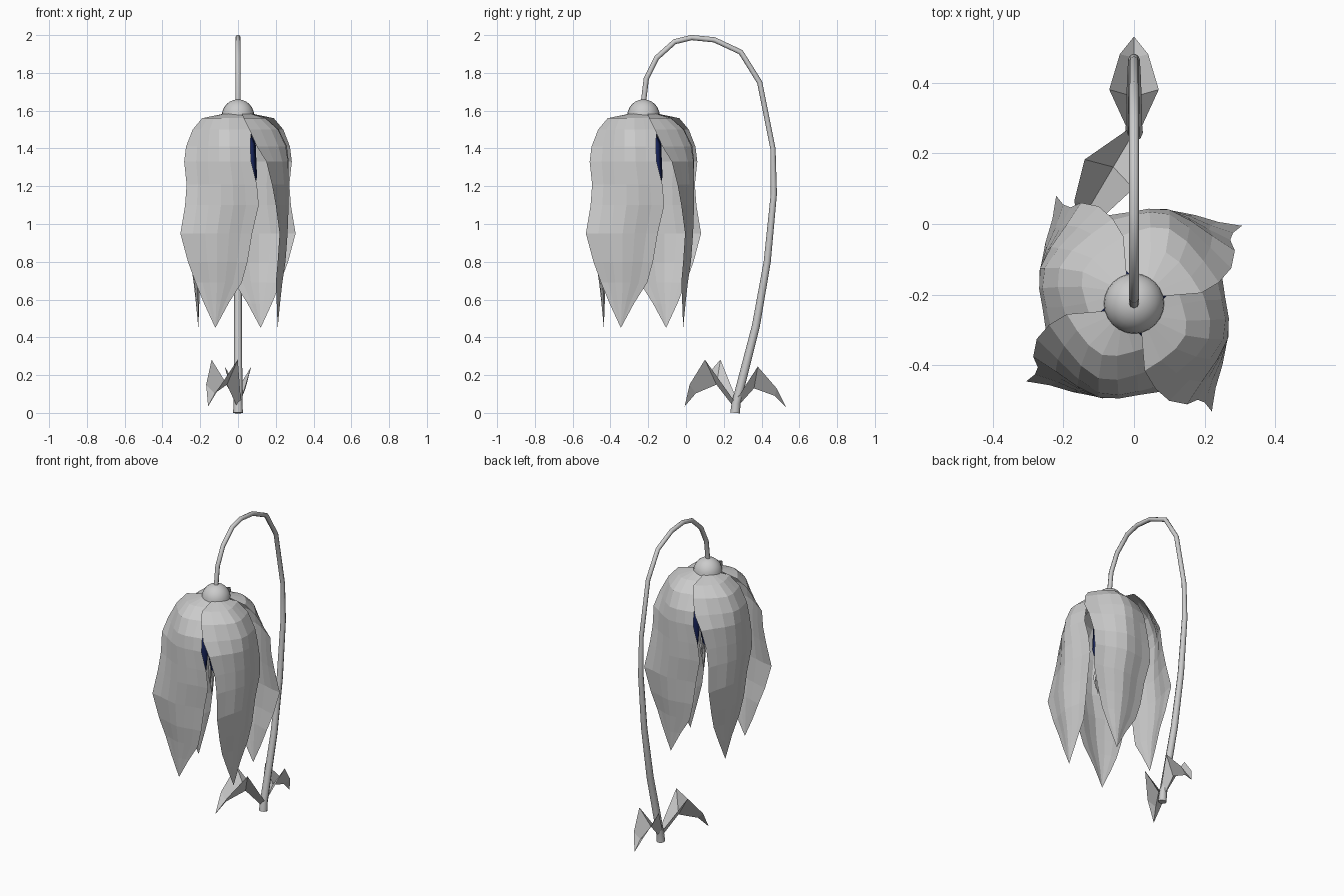
import bpy, bmesh, math
from mathutils import Vector, Matrix

cube = bpy.data.objects.get("Cube")
if cube:
    bpy.data.objects.remove(cube, do_unlink=True)

FLOWER_Y = -0.225


def make_material(name, rgb):
    mat = bpy.data.materials.new(name)
    mat.use_nodes = True
    mat.diffuse_color = (*rgb, 1)
    bsdf = mat.node_tree.nodes["Principled BSDF"]
    bsdf.inputs["Base Color"].default_value = (*rgb, 1)
    return mat


pale_grey = make_material("pale grey", (0.6, 0.6, 0.6))
dark_blue = make_material("dark blue", (0.01, 0.02, 0.12))


def add_object(name, data, mat):
    obj = bpy.data.objects.new(name, data)
    bpy.context.collection.objects.link(obj)
    data.materials.append(mat)
    return obj


def grid_mesh(name, rows, mat, closed=False):
    """Skin a list of equally long point rows with quads."""
    bm = bmesh.new()
    verts = [[bm.verts.new(p) for p in row] for row in rows]
    for a, b in zip(verts, verts[1:]):
        count = len(a)
        for i in range(count if closed else count - 1):
            j = (i + 1) % count
            bm.faces.new((a[i], b[i], b[j], a[j]))
    bmesh.ops.remove_doubles(bm, verts=bm.verts, dist=0.0005)
    bmesh.ops.recalc_face_normals(bm, faces=bm.faces)
    mesh = bpy.data.meshes.new(name)
    bm.to_mesh(mesh)
    bm.free()
    return add_object(name, mesh, mat)


def tube(name, points, radii, mat, sides=2):
    """Poly curve with a round section that may taper."""
    curve = bpy.data.curves.new(name, 'CURVE')
    curve.dimensions = '3D'
    curve.bevel_depth = 1
    curve.bevel_resolution = sides
    curve.use_fill_caps = True
    spline = curve.splines.new('POLY')
    spline.points.add(len(points) - 1)
    for point, co, radius in zip(spline.points, points, radii):
        point.co = (*co, 1)
        point.radius = radius
    return add_object(name, curve, mat)


# Arching stem: y, z
arch = [(0.26, 0), (0.265, 0.05), (0.37, 0.46), (0.43, 0.8), (0.465, 1.16), (0.46, 1.4),
        (0.39, 1.75), (0.29, 1.91), (0.15, 1.975), (0.03, 1.987), (-0.06, 1.965),
        (-0.155, 1.88), (-0.21, 1.77), (-0.226, 1.64)]
thickness = [0.026 - 0.012 * min(1, i / 5) for i in range(len(arch))]
tube("stem", [(0, y, z) for y, z in arch], thickness, pale_grey)

# Domed cap where the stem meets the flower
dome = []
for i in range(7):
    a = math.pi / 2 * i / 6
    r, z = 0.086 * math.cos(a), 1.572 + 0.088 * math.sin(a)
    dome.append([(r * math.cos(k * math.tau / 24), FLOWER_Y + r * math.sin(k * math.tau / 24), z)
                 for k in range(24)])
cap = grid_mesh("flower_cap", dome, pale_grey, closed=True)
for poly in cap.data.polygons:
    poly.use_smooth = True

# One petal: height, then x, y of its left edge, middle and right edge
petal_rows = [
    (1.585, -0.07, -0.02, -0.05, -0.06, 0.0, -0.07),
    (1.56, -0.19, -0.03, -0.09, -0.14, 0.05, -0.12),
    (1.50, -0.24, -0.06, -0.10, -0.205, 0.07, -0.18),
    (1.41, -0.275, -0.10, -0.10, -0.245, 0.065, -0.235),
    (1.33, -0.285, -0.15, -0.10, -0.258, 0.07, -0.25),
    (1.21, -0.272, -0.18, -0.09, -0.26, 0.10, -0.245),
    (1.10, -0.28, -0.20, -0.09, -0.26, 0.11, -0.24),
    (0.95, -0.305, -0.22, -0.11, -0.255, 0.075, -0.23),
    (0.80, -0.265, -0.21, -0.11, -0.245, 0.05, -0.225),
    (0.69, -0.225, -0.20, -0.11, -0.23, 0.02, -0.215),
    (0.58, -0.18, -0.205, -0.115, -0.22, -0.05, -0.21),
    (0.45, -0.12, -0.21, -0.12, -0.21, -0.12, -0.21),
]
COLUMNS = 6


def petal_row(z, lx, ly, mx, my, rx, ry):
    left, mid, right = Vector((lx, ly, z)), Vector((mx, my, z)), Vector((rx, ry, z))
    width = (right - left).length
    row = []
    for i in range(COLUMNS + 1):
        t = i / COLUMNS
        p = (left * (2 * t - 1) * (t - 1) + mid * 4 * t * (1 - t) + right * t * (2 * t - 1))
        p.y += 0.02 * width * math.sin(3 * math.pi * t)   # lengthwise creases
        row.append(p)
    return row


for k, side in enumerate(("front", "left", "back", "right")):
    turn = Matrix.Translation((0, FLOWER_Y, 0)) @ Matrix.Rotation(k * math.pi / 2, 4, 'Z')
    rows = [[turn @ p for p in petal_row(*row)] for row in petal_rows]
    grid_mesh(side + "_petal", rows, pale_grey)

# Dark inner florets and thin filaments hidden inside the bell
for k in range(8):
    a = k * math.tau / 8 + 0.3
    spot = lambda r, z: (r * math.cos(a), FLOWER_Y + r * math.sin(a), z)
    tube(f"inner_floret_{k + 1}", [spot(0.02, 1.55), spot(0.07, 1.42), spot(0.08, 1.25), spot(0.07, 1.1)],
         [0.015, 0.028, 0.025, 0.003], dark_blue, 1)
    tube(f"filament_{k + 1}", [spot(0.03, 1.5), spot(0.06, 1.2), spot(0.09, 1.05), spot(0.08, 0.98)],
         [0.004, 0.004, 0.009, 0.003], pale_grey, 0)


# Folded leaves: distance out, half width, edge height, keel distance, keel height
leaf_rows = [(0.0, 0.015, 0.06, 0.01, 0.03), (0.12, 0.07, 0.245, 0.1, 0.13),
             (0.22, 0.04, 0.13, 0.21, 0.09), (0.27, 0.0, 0.03, 0.27, 0.03)]


def leaf(name, angle, scale):
    place = (Matrix.Translation((0, 0.26, 0)) @ Matrix.Rotation(angle, 4, 'Z')
             @ Matrix.Scale(scale, 4))
    rows = [[place @ Vector(p) for p in ((d, -w, h), (kd, 0, kh), (d, w, h))]
            for d, w, h, kd, kh in leaf_rows]
    grid_mesh(name, rows, pale_grey)


leaf("back_leaf", math.pi / 2, 1.0)
leaf("front_leaf", math.atan2(-0.27, -0.16), 1.15)
